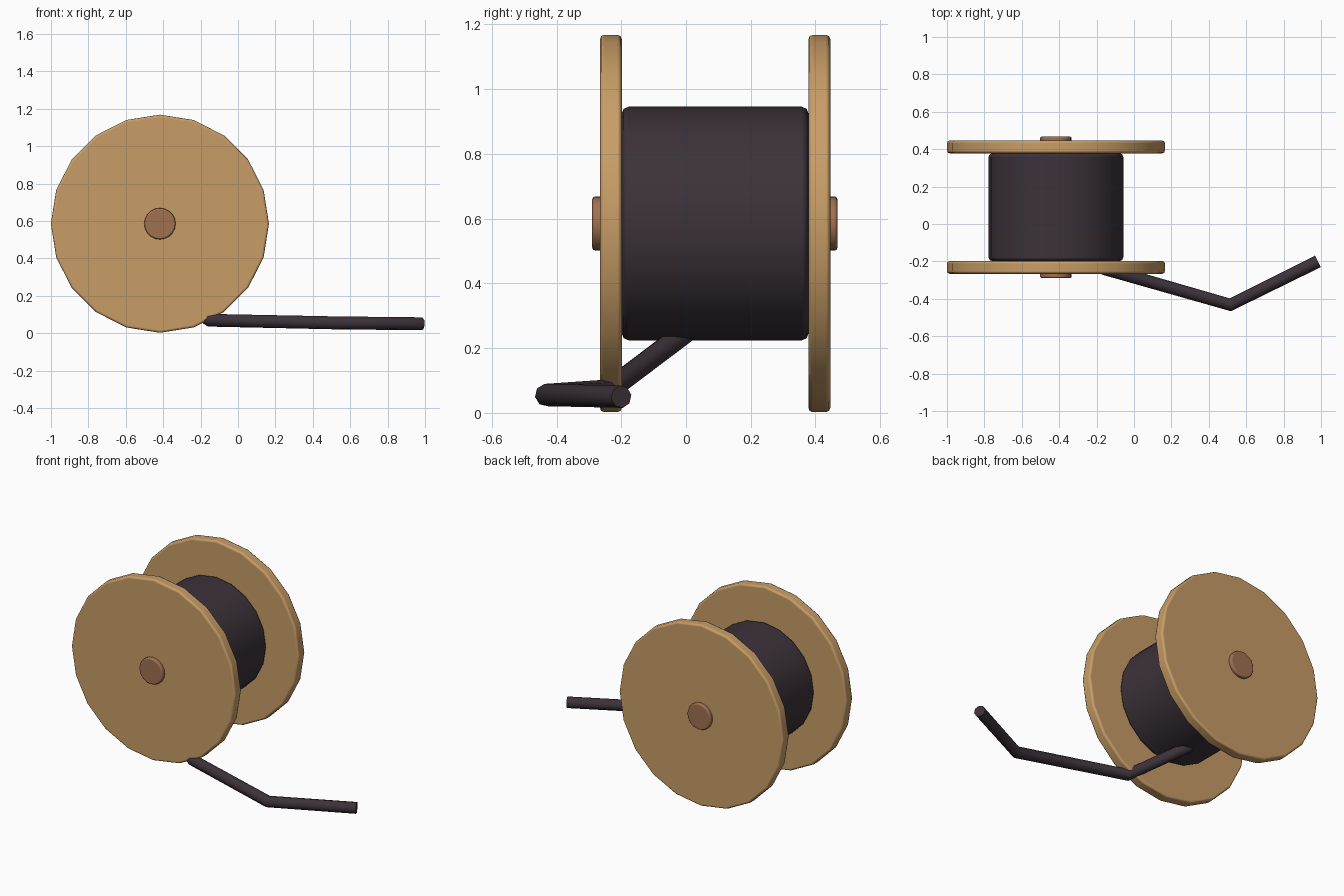
import bpy, bmesh, math
from mathutils import Matrix

if "Cube" in bpy.data.objects:
    bpy.data.objects.remove(bpy.data.objects["Cube"])

CX, CZ = -0.4175, 0.585   # spool axis


def material(name, rgb):
    m = bpy.data.materials.new(name)
    m.diffuse_color = (*rgb, 1)
    m.use_nodes = True
    m.node_tree.nodes["Principled BSDF"].inputs["Base Color"].default_value = m.diffuse_color
    return m


wood = material("light_wood", (0.58, 0.34, 0.136))
axle_wood = material("dark_wood", (0.35, 0.165, 0.08))
rubber = material("black_rubber", (0.045, 0.032, 0.042))


def disc(name, radius, y0, y1, bevel, mat):
    """Cylinder along y on the spool axis with softened rims."""
    bm = bmesh.new()
    bmesh.ops.create_cone(bm, cap_ends=True, segments=20, radius1=radius,
                          radius2=radius, depth=y1 - y0)
    bmesh.ops.rotate(bm, verts=bm.verts, matrix=Matrix.Rotation(math.pi / 2, 3, 'X'))
    for f in bm.faces:
        f.smooth = True
    me = bpy.data.meshes.new(name)
    bm.to_mesh(me)
    bm.free()
    me.materials.append(mat)
    ob = bpy.data.objects.new(name, me)
    ob.location = (CX, (y0 + y1) / 2, CZ)
    bpy.context.collection.objects.link(ob)
    b = ob.modifiers.new("rim", 'BEVEL')
    b.width = bevel
    b.segments = 2
    b.limit_method = 'ANGLE'
    b.angle_limit = math.radians(40)
    b.harden_normals = True
    return ob


# Spool: two flanges, wound cable, axle through the middle
disc("front_flange", 0.583, -0.266, -0.198, 0.014, wood)
disc("back_flange", 0.583, 0.378, 0.446, 0.014, wood)
disc("wound_cable", 0.361, -0.199, 0.379, 0.022, rubber)
disc("axle", 0.084, -0.290, 0.468, 0.010, axle_wood)

# Loose cable end: leaves the drum underneath and trails along the ground
path = [(-0.42, 0.0, 0.25), (-0.155, -0.24, 0.069),
        (0.515, -0.432, 0.055), (0.983, -0.2, 0.05)]
cu = bpy.data.curves.new("loose_cable", 'CURVE')
cu.dimensions = '3D'
cu.bevel_depth = 0.035
cu.bevel_resolution = 2
cu.use_fill_caps = True
sp = cu.splines.new('POLY')
sp.points.add(len(path) - 1)
for p, co in zip(sp.points, path):
    p.co = (*co, 1)
cu.materials.append(rubber)
cable = bpy.data.objects.new("loose_cable", cu)
bpy.context.collection.objects.link(cable)
bpy.ops.object.select_all(action='DESELECT')
cable.select_set(True)
bpy.context.view_layer.objects.active = cable
bpy.ops.object.convert(target='MESH')
bpy.ops.object.shade_smooth_by_angle(angle=math.radians(50))
